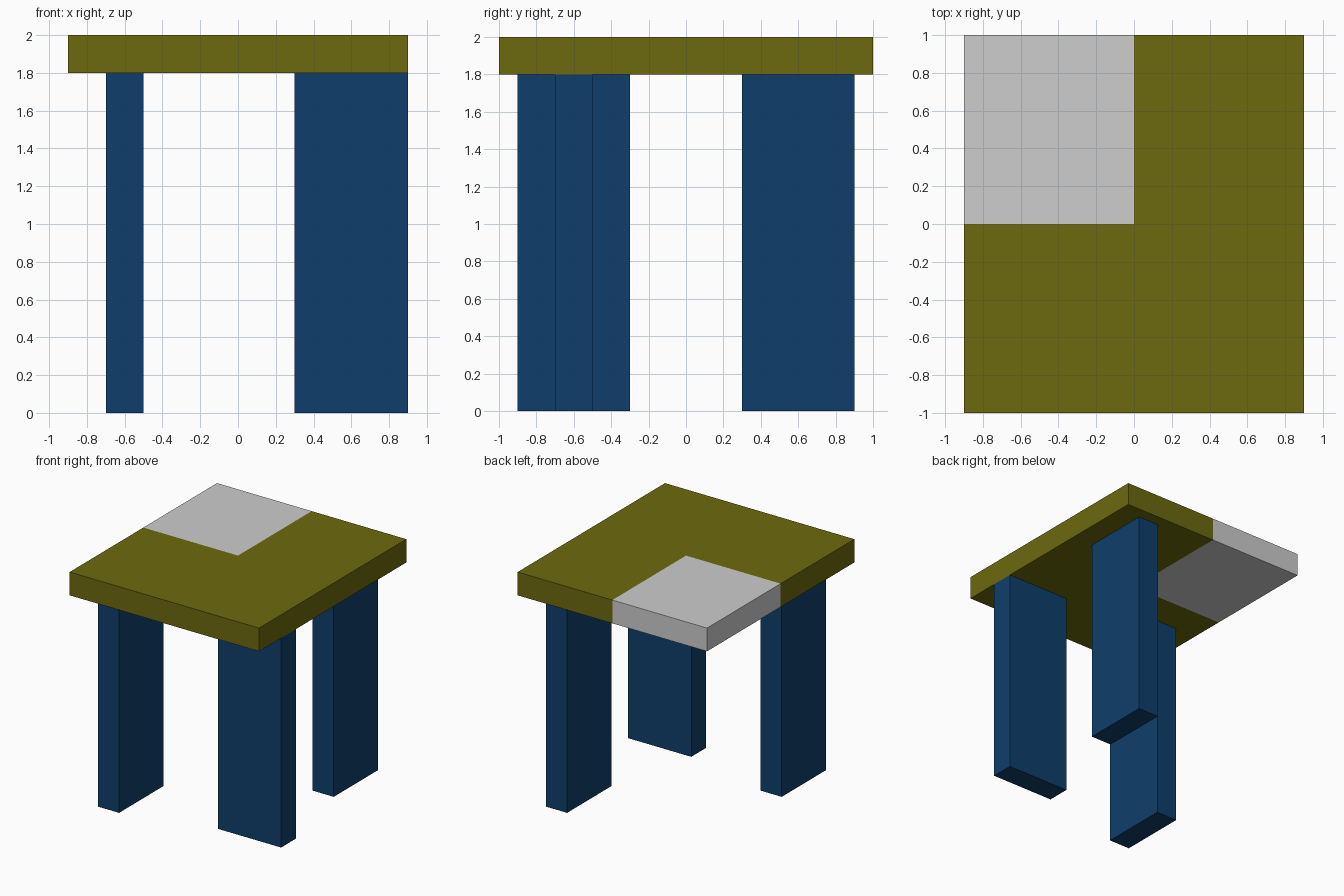
import bpy
import bmesh
from mathutils import Vector

if "Cube" in bpy.data.objects:
    bpy.data.objects.remove(bpy.data.objects["Cube"], do_unlink=True)


def make_material(name, rgb):
    mat = bpy.data.materials.new(name)
    mat.use_nodes = True
    mat.diffuse_color = (*rgb, 1)
    mat.node_tree.nodes["Principled BSDF"].inputs["Base Color"].default_value = (*rgb, 1)
    return mat


olive = make_material("olive", (0.15, 0.144, 0.0044))
grey = make_material("light grey", (0.61, 0.61, 0.61))
blue = make_material("dark blue", (0.0048, 0.048, 0.147))


def make_box(name, low, high, materials, cut_quarters=False):
    """Box between two corners; optionally cut through x = 0 and y = 0."""
    low, high = Vector(low), Vector(high)
    bm = bmesh.new()
    bmesh.ops.create_cube(bm, size=1)
    bmesh.ops.scale(bm, vec=high - low, verts=bm.verts)
    bmesh.ops.translate(bm, vec=(low + high) / 2, verts=bm.verts)
    if cut_quarters:
        for normal in ((1, 0, 0), (0, 1, 0)):
            bmesh.ops.bisect_plane(bm, geom=bm.verts[:] + bm.edges[:] + bm.faces[:],
                                   plane_co=(0, 0, 0), plane_no=normal)
        # The back quarter on the -x side takes the second colour
        for face in bm.faces:
            centre = face.calc_center_median()
            face.material_index = int(centre.x < 0 and centre.y > 0)
    mesh = bpy.data.meshes.new(name)
    bm.to_mesh(mesh)
    bm.free()
    for mat in materials:
        mesh.materials.append(mat)
    obj = bpy.data.objects.new(name, mesh)
    bpy.context.collection.objects.link(obj)
    return obj


# Slab top with one grey quarter
LEG_HEIGHT = 1.8
make_box("table_top", (-0.9, -1, LEG_HEIGHT), (0.9, 1, 2), [olive, grey], cut_quarters=True)

# Three plank legs: centre and half size in plan
legs = {
    "front_right_leg": ((-0.6, -0.6), (0.1, 0.3)),
    "front_left_leg": ((0.6, -0.6), (0.3, 0.1)),
    "back_left_leg": ((0.6, 0.6), (0.1, 0.3)),
}
for name, ((x, y), (half_x, half_y)) in legs.items():
    make_box(name, (x - half_x, y - half_y, 0), (x + half_x, y + half_y, LEG_HEIGHT), [blue])
